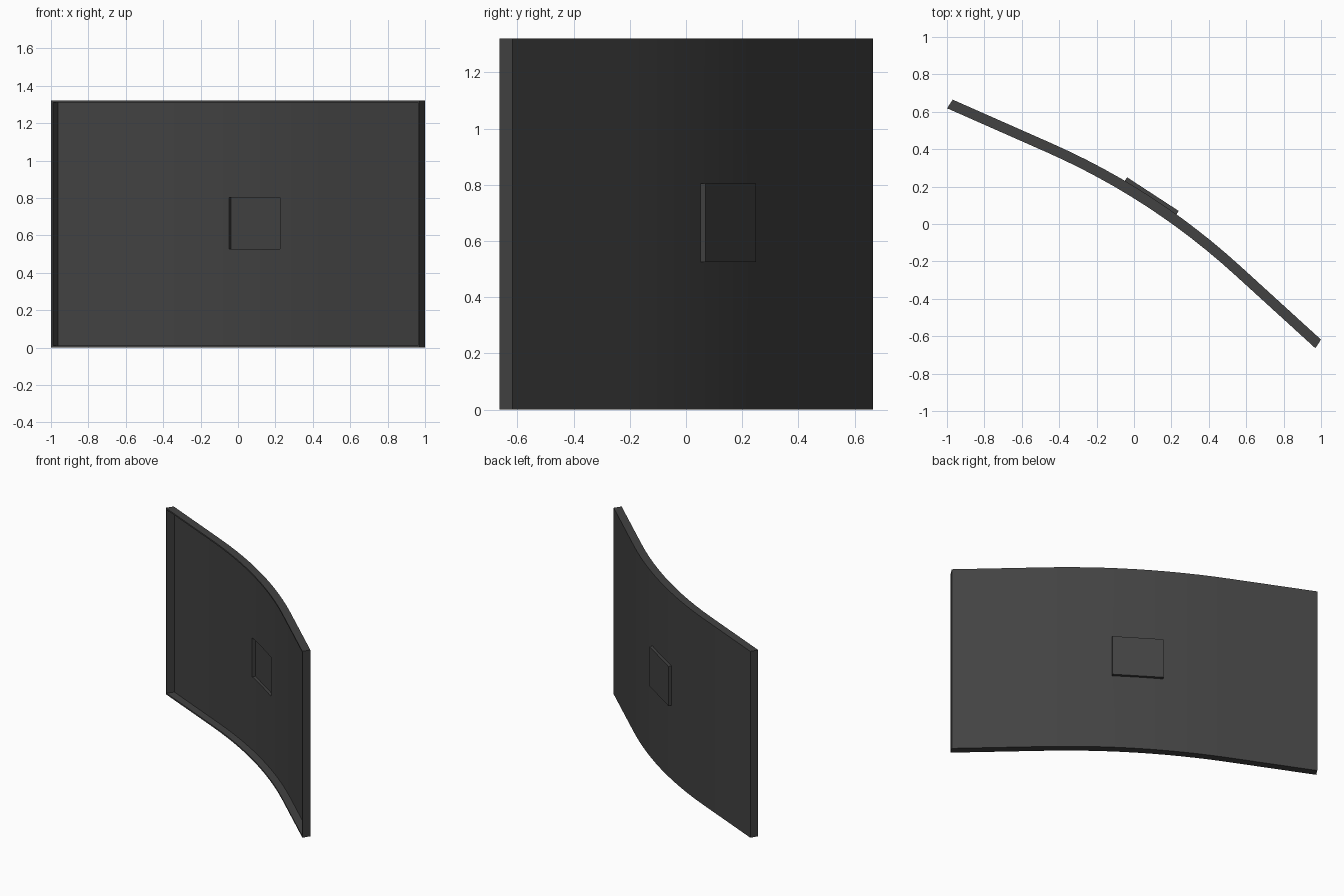
import bpy, bmesh, math

if "Cube" in bpy.data.objects:
    bpy.data.objects.remove(bpy.data.objects["Cube"])

ANGLE = math.atan2(-0.546, 0.838)   # panel is turned about z
HALF, HEIGHT, DEPTH = 1.175, 1.32, 0.055
BEZEL, SKIN = 0.010, 0.002


def bow(u):
    """Bent in the middle, straight towards the ends."""
    a, s = min(abs(u), 0.6), 0.163
    return 0.143 - s / 0.6 * a * a / 2 - s * max(abs(u) - 0.6, 0)


def prism(name, us, front, back, z0, z1):
    """Closed solid between two curves (functions of u)."""
    bm = bmesh.new()
    outline = [(u, front(u)) for u in us] + [(u, back(u)) for u in reversed(us)]
    low = [bm.verts.new((u, v, z0)) for u, v in outline]
    top = [bm.verts.new((u, v, z1)) for u, v in outline]
    n, m = len(outline), len(us)
    for i in range(n):
        j = (i + 1) % n
        bm.faces.new((low[i], low[j], top[j], top[i]))
    for i in range(m - 1):
        k = n - 1 - i
        bm.faces.new((low[i], low[k], low[k - 1], low[i + 1]))
        bm.faces.new((top[i], top[i + 1], top[k - 1], top[k]))
    bmesh.ops.recalc_face_normals(bm, faces=bm.faces)
    mesh = bpy.data.meshes.new(name)
    bm.to_mesh(mesh)
    bm.free()
    ob = bpy.data.objects.new(name, mesh)
    bpy.context.collection.objects.link(ob)
    return ob


def combine(target, other, operation):
    mod = target.modifiers.new(operation, 'BOOLEAN')
    mod.object, mod.operation, mod.solver = other, operation, 'EXACT'
    bpy.context.view_layer.objects.active = target
    bpy.ops.object.modifier_apply(modifier=mod.name)
    bpy.data.objects.remove(other)


def knots(end):
    inner = [i * 0.1 for i in range(-6, 7)]
    return [-end] + inner + [end]


# curved panel body
panel = prism("curved_panel", knots(HALF),
              lambda u: bow(u) - DEPTH / 2, lambda u: bow(u) + DEPTH / 2, 0, HEIGHT)

# square mount bump on the back
bump = prism("mount_bump", [-0.167, 0.162],
             lambda u: 0.15, lambda u: 0.189, 0.525, 0.805)
combine(panel, bump, 'UNION')

# open front: shallow tray behind a thin bezel
tray = prism("tray_cutter", knots(HALF - BEZEL),
             lambda u: bow(u) - DEPTH, lambda u: bow(u) + DEPTH / 2 - SKIN,
             BEZEL, HEIGHT - BEZEL)
combine(panel, tray, 'DIFFERENCE')

# hollow of the bump
hollow = prism("hollow_cutter", [-0.167 + SKIN, 0.162 - SKIN],
               lambda u: 0.13, lambda u: 0.189 - SKIN, 0.525 + SKIN, 0.805 - SKIN)
combine(panel, hollow, 'DIFFERENCE')

# dark finish and smooth curve
mat = bpy.data.materials.new("dark_grey")
mat.diffuse_color = (0.055, 0.055, 0.055, 1)
mat.use_nodes = True
mat.node_tree.nodes["Principled BSDF"].inputs["Base Color"].default_value = mat.diffuse_color
panel.data.materials.clear()
panel.data.materials.append(mat)
panel.rotation_euler.z = ANGLE
bpy.ops.object.select_all(action='DESELECT')
panel.select_set(True)
bpy.context.view_layer.objects.active = panel
bpy.ops.object.shade_smooth_by_angle(angle=math.radians(30))
